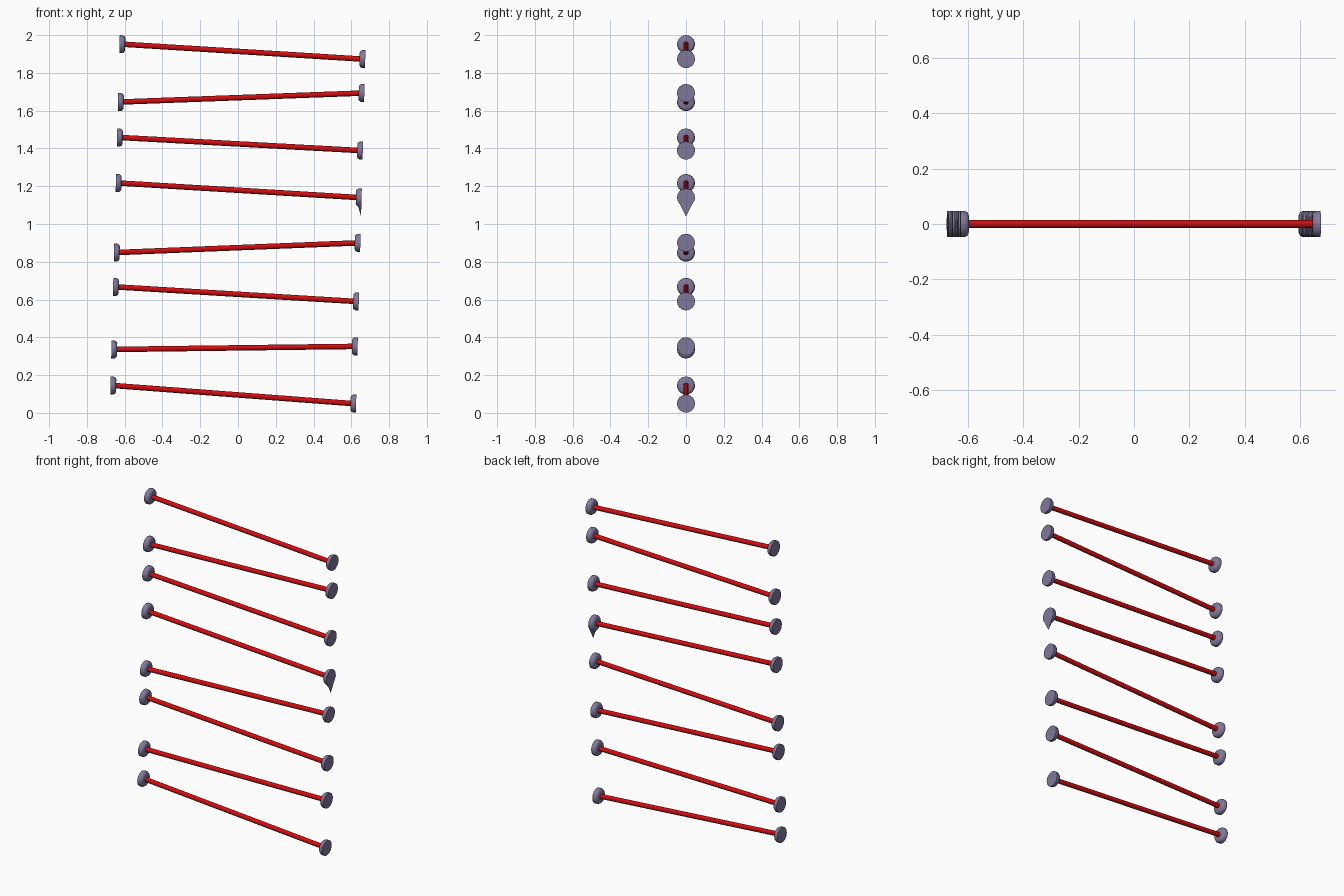
import bpy, bmesh, math
from mathutils import Vector, Matrix

if "Cube" in bpy.data.objects:
    bpy.data.objects.remove(bpy.data.objects["Cube"])


def material(name, rgb):
    m = bpy.data.materials.new(name)
    m.diffuse_color = (*rgb, 1)
    m.use_nodes = True
    m.node_tree.nodes["Principled BSDF"].inputs["Base Color"].default_value = m.diffuse_color
    return m


RED = material("laser red", (0.62, 0.004, 0.005))
GREY = material("violet grey", (0.22, 0.19, 0.33))
SLOPE = 0.0265            # the whole set leans slightly to the right
TILT = math.atan(SLOPE)
SIDES = 24
# (distance from outer face, radius) of an emitter disc
PROFILE = [(0.0, 0.0475), (0.017, 0.0475), (0.026, 0.042), (0.030, 0.034)]
# heights of left and right ends of each beam
ROWS = [(0.145, 0.049), (0.336, 0.352), (0.667, 0.59), (0.849, 0.90),
        (1.217, 1.14), (1.458, 1.389), (1.646, 1.693), (1.952, 1.873)]
SPIKED_ROW = 4


def finish(name, bm, mat):
    bmesh.ops.recalc_face_normals(bm, faces=bm.faces)
    me = bpy.data.meshes.new(name)
    bm.to_mesh(me)
    bm.free()
    ob = bpy.data.objects.new(name, me)
    bpy.context.collection.objects.link(ob)
    me.materials.append(mat)
    bpy.ops.object.select_all(action='DESELECT')
    ob.select_set(True)
    bpy.context.view_layer.objects.active = ob
    bpy.ops.object.shade_smooth_by_angle(angle=math.radians(35))
    return ob


def emitter(name, pos, inward, spike=False):
    """Disc with a chamfered inner face; origin at the outer face."""
    bm = bmesh.new()
    rings = []
    for i, (d, r) in enumerate(PROFILE):
        ring = []
        for k in range(SIDES):
            a = 2 * math.pi * k / SIDES
            y, z = r * math.sin(a), -r * math.cos(a)
            if spike and i == 0:      # outer rim drawn down to a point
                z = min(z, -0.1 + abs(y) * 1.97) if z < 0 else z
            ring.append(bm.verts.new((inward * d, y, z)))
        rings.append(ring)
    for a, b in zip(rings, rings[1:]):
        for k in range(SIDES):
            n = (k + 1) % SIDES
            bm.faces.new((a[k], a[n], b[n], b[k]))
    bm.faces.new(rings[0])
    bm.faces.new(rings[-1])
    ob = finish(name, bm, GREY)
    ob.location = pos
    ob.rotation_euler = (0, TILT, 0)


def beam(name, p, q):
    bm = bmesh.new()
    d = q - p
    rot = d.to_track_quat('Z', 'Y').to_matrix().to_4x4()
    bmesh.ops.create_cone(bm, cap_ends=True, segments=16, radius1=0.0145,
                          radius2=0.0145, depth=d.length,
                          matrix=Matrix.Translation((p + q) / 2) @ rot)
    finish(name, bm, RED)


for i, (zl, zr) in enumerate(ROWS):
    left = Vector((-0.679 + SLOPE * zl, 0, zl))
    right = Vector((0.624 + SLOPE * zr, 0, zr))
    emitter(f"left_emitter_{i + 1}", left, 1)
    emitter(f"right_emitter_{i + 1}", right, -1, i == SPIKED_ROW)
    inset = Vector((0.015, 0, 0))
    beam(f"beam_{i + 1}", left + inset, right - inset)
